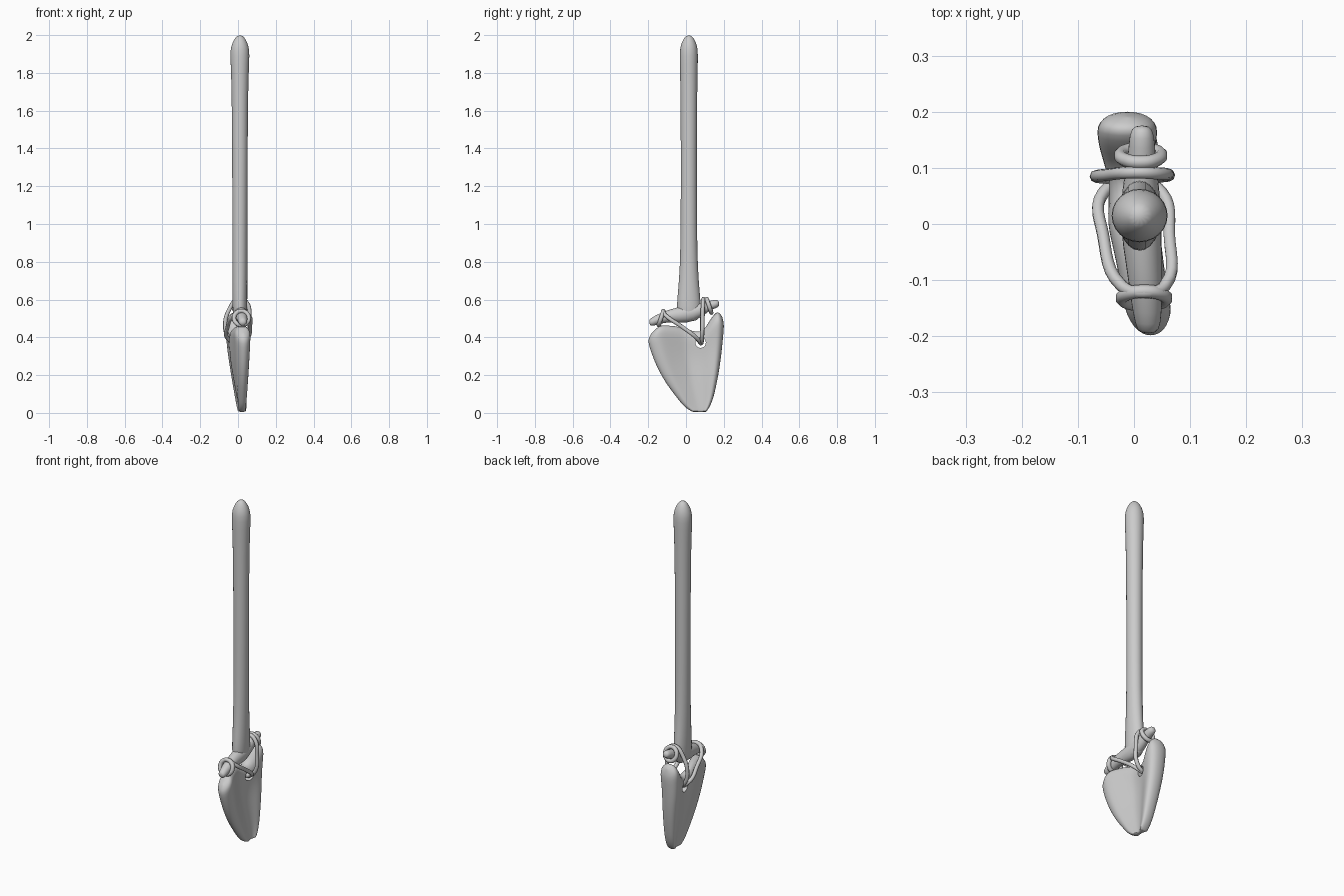
import bpy, bmesh, math
from mathutils import Vector

old = bpy.data.objects.get("Cube")
if old:
    bpy.data.objects.remove(old, do_unlink=True)

grey = bpy.data.materials.new("bone_grey")
grey.use_nodes = True
GREY = (0.6, 0.6, 0.6, 1)
grey.diffuse_color = GREY
grey.node_tree.nodes["Principled BSDF"].inputs["Base Color"].default_value = GREY


def sample(table, v):
    """Smoothly interpolate (position, value) pairs."""
    for (a, p), (b, q) in zip(table, table[1:]):
        if v <= b:
            s = max(0, (v - a) / (b - a))
            return p + (q - p) * s
    return table[-1][1]


def finish(name, bm, levels=1):
    bmesh.ops.recalc_face_normals(bm, faces=bm.faces)
    mesh = bpy.data.meshes.new(name)
    bm.to_mesh(mesh)
    bm.free()
    mesh.materials.append(grey)
    mesh.shade_smooth()
    ob = bpy.data.objects.new(name, mesh)
    bpy.context.collection.objects.link(ob)
    if levels:
        sub = ob.modifiers.new("rounding", 'SUBSURF')
        sub.levels = sub.render_levels = levels
    return ob


def bridge(bm, rings):
    for r, s in zip(rings, rings[1:]):
        n = len(r)
        for i in range(n):
            bm.faces.new((r[i], r[(i + 1) % n], s[(i + 1) % n], s[i]))


def loft(name, stations, side, up, sides=12):
    """Tube through (centre, radius along side, radius along up)."""
    bm = bmesh.new()
    side, up = Vector(side), Vector(up).normalized()
    rings = []
    for c, a, b in stations:
        rings.append([bm.verts.new(Vector(c) + side * a * math.cos(k * math.tau / sides)
                                   + up * b * math.sin(k * math.tau / sides))
                      for k in range(sides)])
    bridge(bm, rings)
    bm.faces.new(rings[0])
    bm.faces.new(rings[-1])
    return finish(name, bm)


# Long handle, swollen at the top and flared where it meets the crossbar
loft("handle", [((0.01, 0.015, z), a, b) for z, a, b in (
    (0.48, 0.03, 0.05), (0.53, 0.04, 0.068), (0.6, 0.041, 0.064), (0.7, 0.041, 0.054),
    (0.85, 0.041, 0.046), (1.2, 0.042, 0.044), (1.6, 0.044, 0.045), (1.8, 0.048, 0.048),
    (1.9, 0.054, 0.051), (1.94, 0.049, 0.047), (1.975, 0.034, 0.033), (2.0, 0.014, 0.014))],
    (1, 0, 0), (0, 1, 0))

# Crossbar whose two ends are the lashing pegs
loft("crossbar", [((x, y, z), a, b) for x, y, z, a, b in (
    (0.025, -0.195, 0.475, 0.016, 0.014), (0.025, -0.18, 0.482, 0.024, 0.024),
    (0.022, -0.13, 0.502, 0.03, 0.028), (0.018, -0.08, 0.515, 0.032, 0.035),
    (0.012, 0.0, 0.52, 0.04, 0.05), (0.012, 0.07, 0.54, 0.034, 0.04),
    (0.014, 0.12, 0.567, 0.025, 0.025), (0.014, 0.16, 0.578, 0.024, 0.024),
    (0.014, 0.176, 0.582, 0.014, 0.014))],
    (1, 0, 0), (0, -0.2, 1))

# Shoulder-blade shaped blade with a thick ridge along its back edge
FRONT = ((0, 0.05), (0.05, 0.0), (0.15, -0.035), (0.35, -0.1), (0.55, -0.15),
         (0.8, -0.192), (0.92, -0.203), (1, -0.185))
BACK = ((0, 0.1), (0.05, 0.125), (0.15, 0.145), (0.35, 0.168), (0.55, 0.185),
        (0.8, 0.198), (0.92, 0.203), (1, 0.192))
TOP = ((-1, 0.42), (-0.75, 0.465), (-0.3, 0.46), (0, 0.445), (0.3, 0.425),
       (0.5, 0.44), (0.7, 0.51), (0.88, 0.54), (1, 0.51))
HALF = ((-1, 0.01), (-0.92, 0.034), (-0.75, 0.046), (-0.3, 0.036), (0.1, 0.03),
        (0.4, 0.034), (0.7, 0.056), (0.88, 0.058), (0.97, 0.04), (1, 0.015))
MIDDLE = ((-1, 0.03), (-0.7, 0.024), (0, -0.018), (0.5, -0.012), (1, -0.012))
N = 18
bm = bmesh.new()
rings = []
for t in (0.01, 0.03, 0.08, 0.16, 0.26, 0.37, 0.48, 0.6, 0.72, 0.83, 0.91, 0.965, 1):
    grow = (0.35 + 0.65 * t ** 0.7) * (1 if t < 0.9 else math.sqrt(max(0.1, 1 - ((t - 0.9) / 0.1) ** 2)))
    loop = []
    for k in range(2 * N):
        u = -math.cos(k * math.pi / N)
        sign = 0 if k in (0, N) else (1 if k < N else -1)
        y0, y1 = sample(FRONT, t), sample(BACK, t)
        mid = 0.022 + (sample(MIDDLE, u) - 0.022) * min(1, t * 1.5)
        loop.append(bm.verts.new((mid + sign * sample(HALF, u) * grow,
                                  y0 + (y1 - y0) * (u + 1) / 2, t * sample(TOP, u))))
    rings.append(loop)
bridge(bm, rings)
for r in (rings[0], rings[-1]):
    for k in range(N):
        bm.faces.new([v for v in dict.fromkeys((r[k], r[k + 1], r[(2 * N - k - 1) % (2 * N)],
                                                r[(2 * N - k) % (2 * N)]))])
blade = finish("blade", bm)

# Lashing hole through the blade
bpy.ops.mesh.primitive_cylinder_add(vertices=20, radius=0.028, depth=0.4,
                                    location=(0, 0.077, 0.372), rotation=(0, math.pi / 2, 0))
cutter = bpy.context.object
cutter.name = "hole_cutter"
cutter.data.materials.append(grey)
cutter.hide_render = True
cutter.hide_viewport = True
hole = blade.modifiers.new("lashing_hole", 'BOOLEAN')
hole.operation = 'DIFFERENCE'
hole.solver = 'EXACT'
hole.object = cutter
bpy.context.view_layer.update()
cut = bpy.data.meshes.new_from_object(blade.evaluated_get(bpy.context.evaluated_depsgraph_get()))
blade.modifiers.clear()
blade.data = cut
bpy.data.objects.remove(cutter, do_unlink=True)
bpy.ops.object.select_all(action='DESELECT')
blade.select_set(True)
bpy.context.view_layer.objects.active = blade
bpy.ops.object.shade_smooth_by_angle(angle=math.radians(45))


# Cords that tie the pegs to the blade
def cord(name, points, closed=True, radius=0.011):
    cu = bpy.data.curves.new(name, 'CURVE')
    cu.dimensions = '3D'
    cu.bevel_depth = radius
    cu.bevel_resolution = 2
    cu.resolution_u = 6
    cu.use_fill_caps = True
    sp = cu.splines.new('BEZIER')
    sp.bezier_points.add(len(points) - 1)
    for bp, p in zip(sp.bezier_points, points):
        bp.co = p
        bp.handle_left_type = bp.handle_right_type = 'AUTO'
    sp.use_cyclic_u = closed
    cu.materials.append(grey)
    bpy.context.collection.objects.link(bpy.data.objects.new(name, cu))


def peg_ring(name, centre, rx, rz, lean):
    x, y, z = centre
    cord(name, [(x + rx * math.cos(a), y + lean * math.sin(a), z + rz * math.sin(a))
                for a in (k * math.tau / 8 for k in range(8))], radius=0.012)


peg_ring("front_peg_ring", (0.018, -0.132, 0.502), 0.039, 0.037, 0.012)
peg_ring("back_peg_ring", (0.012, 0.122, 0.567), 0.036, 0.036, -0.012)
cord("front_lashing", [(0.018, -0.122, 0.54), (0.055, -0.11, 0.518), (0.063, -0.02, 0.455),
                       (0.05, 0.055, 0.398), (0.0, 0.078, 0.368), (-0.055, 0.055, 0.395),
                       (-0.055, -0.02, 0.455), (-0.022, -0.11, 0.518)])
cord("back_lashing", [(0.0, 0.082, 0.37), (0.048, 0.085, 0.4), (0.06, 0.088, 0.5),
                      (0.045, 0.09, 0.585), (0.0, 0.092, 0.602), (-0.045, 0.088, 0.55),
                      (-0.068, 0.085, 0.47), (-0.05, 0.083, 0.4)])
